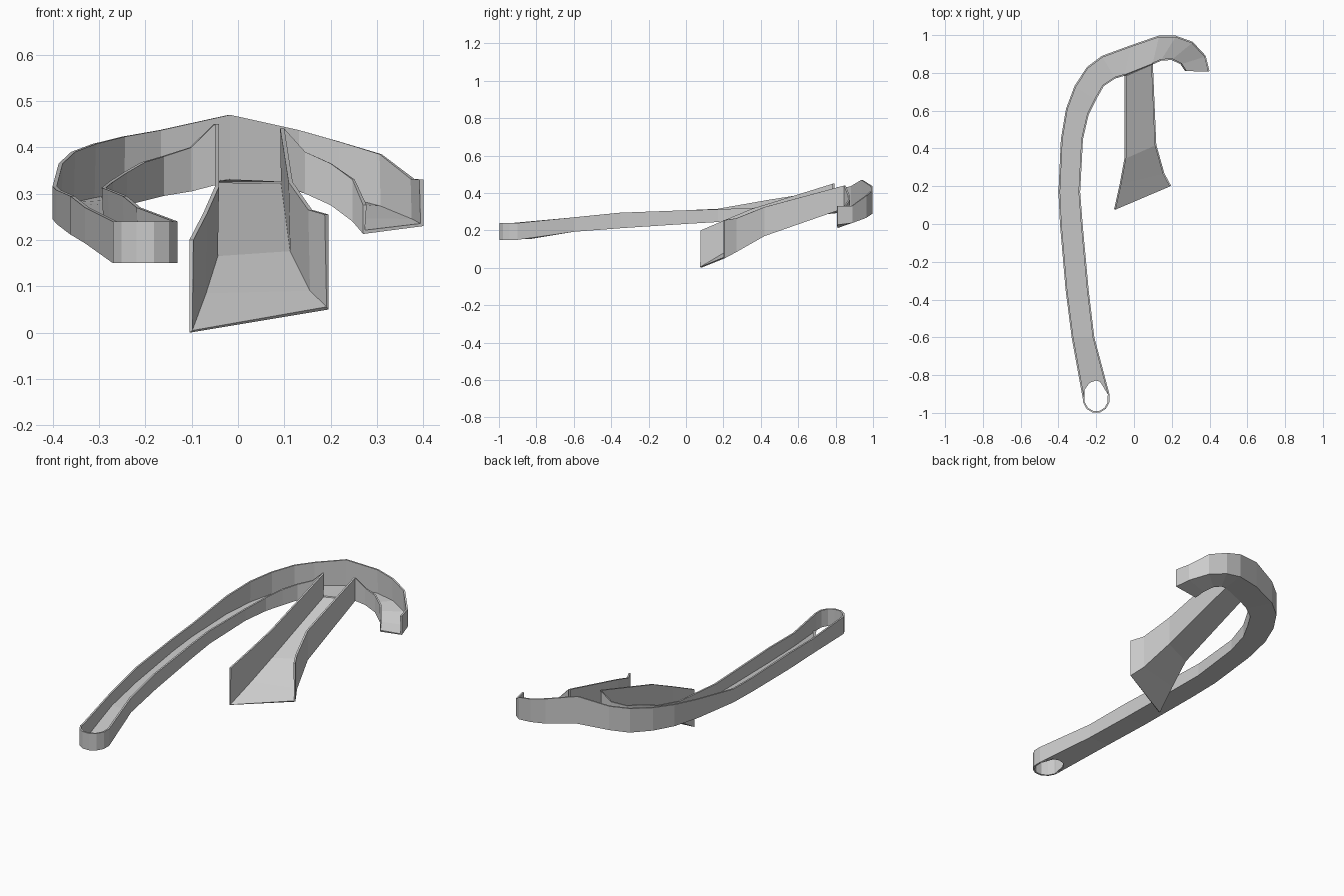
import bpy, math

THICK = 0.009


def make_object(name, verts, faces):
    mesh = bpy.data.meshes.new(name)
    mesh.from_pydata(verts, [], faces)
    mesh.update()
    obj = bpy.data.objects.new(name, mesh)
    bpy.context.collection.objects.link(obj)
    mod = obj.modifiers.new("thickness", 'SOLIDIFY')
    mod.thickness = THICK
    mod.offset = 1.0          # grow towards the inside of the channel
    return obj


def channel(left, right, open_right=(), skip_floor=()):
    """U-shaped trough; each station is (x, y, floor z, wall top z)."""
    verts, faces = [], []
    for l, r in zip(left, right):
        verts += [(l[0], l[1], l[3]), l[:3], r[:3], (r[0], r[1], r[3])]
    for i in range(len(left) - 1):
        for k in range(3):
            if (k == 2 and i in open_right) or (k == 1 and i in skip_floor):
                continue
            a = 4 * i + k
            faces.append((a, a + 1, a + 5, a + 4))
    return verts, faces


# Long curved return channel: outer and inner edges
outer = [
    (-0.27, -0.93, 0.15, 0.24), (-0.33, -0.60, 0.193, 0.27),
    (-0.362, -0.35, 0.212, 0.295), (-0.392, 0.0, 0.235, 0.308),
    (-0.40, 0.17, 0.245, 0.316), (-0.387, 0.45, 0.265, 0.365),
    (-0.36, 0.61, 0.275, 0.39), (-0.315, 0.73, 0.285, 0.407),
    (-0.25, 0.83, 0.295, 0.423), (-0.17, 0.89, 0.31, 0.437),
    (-0.02, 0.945, 0.325, 0.47), (0.13, 0.997, 0.305, 0.437),
    (0.22, 0.997, 0.29, 0.412), (0.31, 0.965, 0.268, 0.385),
    (0.38, 0.89, 0.24, 0.332), (0.40, 0.81, 0.23, 0.33)]
inner = [
    (-0.13, -0.90, 0.15, 0.24), (-0.21, -0.60, 0.193, 0.27),
    (-0.24, -0.35, 0.212, 0.295), (-0.272, 0.0, 0.235, 0.308),
    (-0.285, 0.17, 0.245, 0.313), (-0.27, 0.45, 0.265, 0.325),
    (-0.24, 0.58, 0.275, 0.345), (-0.20, 0.66, 0.285, 0.368),
    (-0.16, 0.73, 0.295, 0.38), (-0.10, 0.77, 0.305, 0.40),
    (-0.05, 0.785, 0.318, 0.45), (0.10, 0.845, 0.318, 0.44),
    (0.145, 0.865, 0.30, 0.39), (0.20, 0.868, 0.275, 0.365),
    (0.247, 0.845, 0.24, 0.33), (0.27, 0.81, 0.213, 0.275)]
verts, faces = channel(outer, inner, open_right={10}, skip_floor={0})

# Floor of the first bay, cut round the drop hole
cx, cy, rad = -0.2, -0.915, 0.07
n = len(verts)
for a in (155, 120, 90, 60, 30):
    t = math.radians(a)
    verts.append((cx + rad * math.cos(t), cy + 1.25 * rad * math.sin(t), 0.155))
faces.append((1, *range(n, n + 5), 2, 6, 5))

# Rounded end wall in front of the hole
prev = (3, 2)
for a in (-15, -45, -75, -105, -135, -165):
    t = math.radians(a)
    x, y = cx + 0.072 * math.cos(t), -0.925 + 0.076 * math.sin(t)
    n = len(verts)
    verts += [(x, y, 0.24), (x, y, 0.15)]
    faces.append((prev[0], prev[1], n + 1, n))
    prev = (n, n + 1)
faces.append((prev[0], prev[1], 1, 0))
make_object("return_channel", verts, faces)

# Flared entry ramp that climbs into the channel
ramp_left = [
    (-0.105, 0.08, 0.0, 0.20), (-0.075, 0.215, 0.08, 0.258),
    (-0.05, 0.35, 0.16, 0.315), (-0.05, 0.785, 0.318, 0.45)]
ramp_right = [
    (0.195, 0.205, 0.05, 0.255), (0.16, 0.27, 0.085, 0.265),
    (0.118, 0.42, 0.17, 0.325), (0.10, 0.845, 0.318, 0.44)]
make_object("entry_ramp", *channel(ramp_left, ramp_right))
